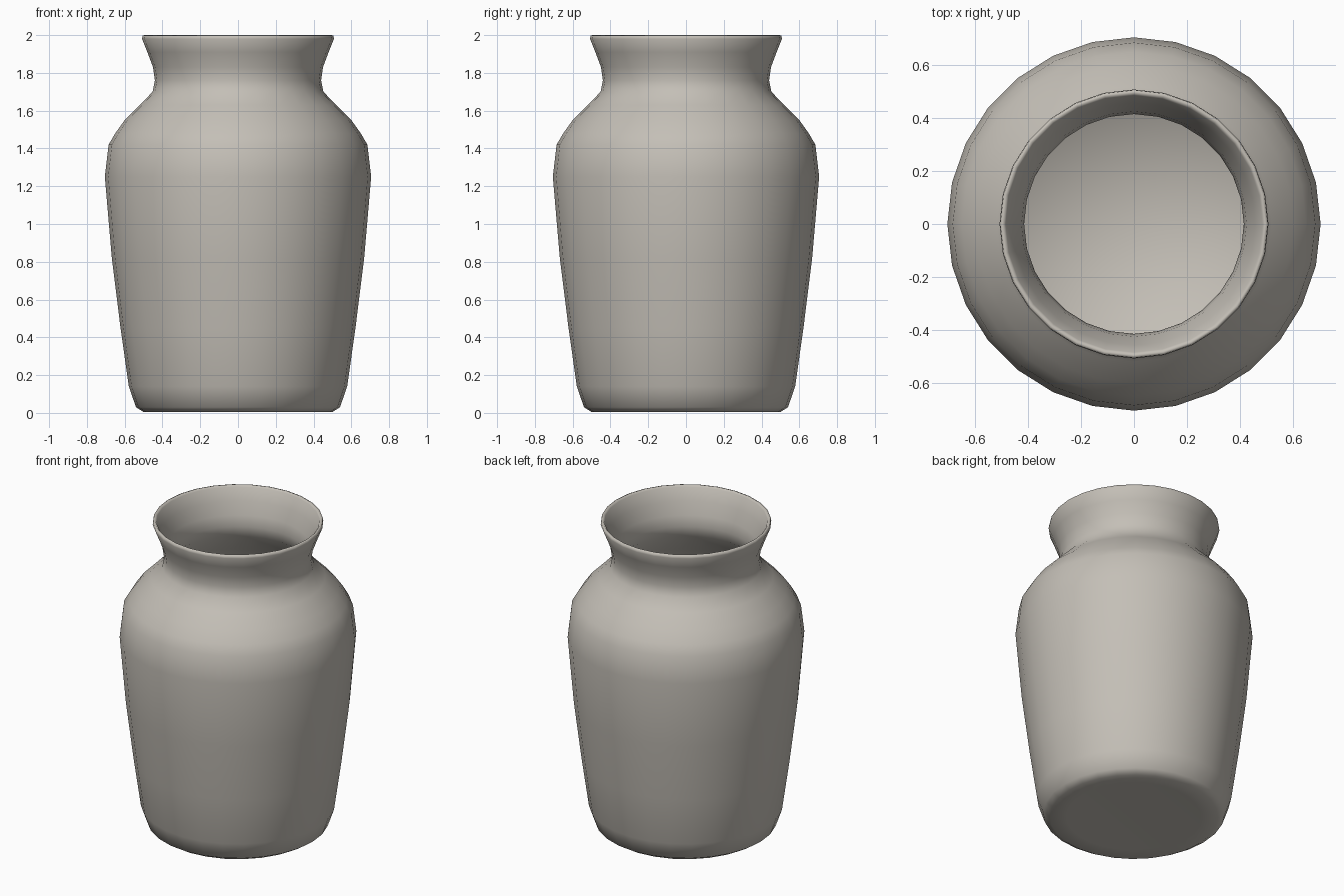
import bpy, bmesh, math

if "Cube" in bpy.data.objects:
    bpy.data.objects.remove(bpy.data.objects["Cube"])

SEGMENTS = 28

clay = bpy.data.materials.new("warm grey clay")
clay.diffuse_color = (0.55, 0.52, 0.47, 1)
clay.use_nodes = True
clay.node_tree.nodes["Principled BSDF"].inputs["Base Color"].default_value = clay.diffuse_color

# radius, height: underside, outer wall, rolled rim, inner wall, inside floor
profile = [
    (0, 0.012), (0.40, 0.01), (0.50, 0.005), (0.54, 0.03), (0.578, 0.14),
    (0.622, 0.45), (0.668, 0.82), (0.705, 1.25), (0.685, 1.42), (0.65, 1.48),
    (0.60, 1.55), (0.52, 1.63), (0.452, 1.70), (0.44, 1.76), (0.45, 1.83),
    (0.48, 1.91), (0.508, 1.98), (0.505, 1.997), (0.495, 2.0), (0.485, 1.99),
    (0.458, 1.91), (0.425, 1.83), (0.415, 1.76), (0.43, 1.69), (0.575, 1.54),
    (0.655, 1.41), (0.675, 1.25), (0.638, 0.82), (0.592, 0.45), (0.548, 0.14),
    (0.49, 0.05), (0, 0.045),
]

# jar: spin the profile around the z axis
bm = bmesh.new()
rings = []
for r, z in profile:
    if r == 0:
        rings.append([bm.verts.new((0, 0, z))] * SEGMENTS)
    else:
        rings.append([bm.verts.new((r * math.cos(i * math.tau / SEGMENTS),
                                    r * math.sin(i * math.tau / SEGMENTS), z))
                      for i in range(SEGMENTS)])
for low, high in zip(rings, rings[1:]):
    for i in range(SEGMENTS):
        j = (i + 1) % SEGMENTS
        corners = list(dict.fromkeys((low[i], low[j], high[j], high[i])))
        bm.faces.new(corners).smooth = True
bmesh.ops.recalc_face_normals(bm, faces=bm.faces[:])

mesh = bpy.data.meshes.new("jar")
bm.to_mesh(mesh)
bm.free()
mesh.materials.append(clay)
jar = bpy.data.objects.new("jar", mesh)
bpy.context.collection.objects.link(jar)
